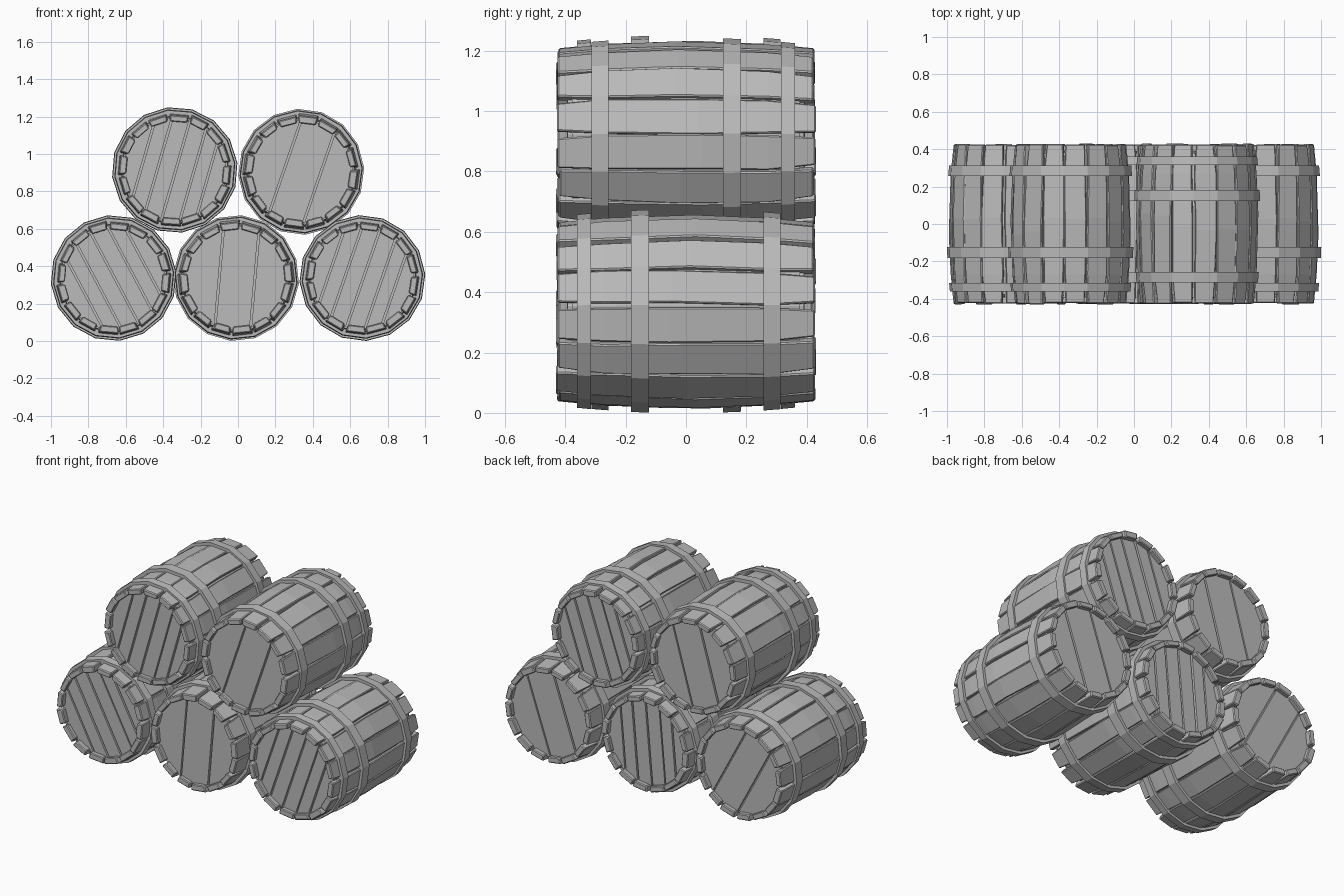
import bpy, bmesh, math, random
from mathutils import Matrix, Vector

if "Cube" in bpy.data.objects:
    bpy.data.objects.remove(bpy.data.objects["Cube"])
random.seed(7)

grey = bpy.data.materials.new("plain grey")
grey.use_nodes = True
grey.diffuse_color = (0.5, 0.5, 0.5, 1)
grey.node_tree.nodes["Principled BSDF"].inputs["Base Color"].default_value = (0.5, 0.5, 0.5, 1)

SIDES = 16
STEP = math.tau / SIDES
END = 0.425


def radius(y):
    """Bulging outline of the barrel."""
    return 0.326 - 0.14 * y * y


def polar(r, angle, y):
    return Vector((r * math.cos(angle), y, r * math.sin(angle)))


def skin(bm, rings, loop=False):
    """Join rings of points with quads, then cap the ends unless looped."""
    rows = [[bm.verts.new(p) for p in ring] for ring in rings]
    pairs = list(zip(rows, rows[1:])) + ([(rows[-1], rows[0])] if loop else [])
    n = len(rows[0])
    for a, b in pairs:
        for i in range(n):
            j = (i + 1) % n
            bm.faces.new((a[i], a[j], b[j], b[i]))
    if not loop:
        bm.faces.new(rows[0])
        bm.faces.new(rows[-1])


def finish(bm, name):
    bmesh.ops.recalc_face_normals(bm, faces=bm.faces)
    mesh = bpy.data.meshes.new(name)
    bm.to_mesh(mesh)
    bm.free()
    mesh.materials.append(grey)
    return mesh


def make_staves():
    bm = bmesh.new()
    for i in range(SIDES):
        mid = (i + 0.5) * STEP
        lift = random.uniform(-0.006, 0.003)
        rings = []
        for y in (-END, -0.27, random.uniform(-0.08, 0.08), 0.27, END):
            tip = abs(y) == END
            fill = random.uniform(0.76, 0.92) if tip else random.uniform(0.9, 1.0)
            half = STEP / 2 * fill
            shift = random.uniform(-0.015, 0.015)
            yy = y + (random.uniform(-0.006, 0.004) if tip else 0)
            outer, inner = radius(y) + lift, radius(y) - 0.04
            rings.append([polar(outer, mid + shift - half, yy), polar(outer, mid + shift + half, yy),
                          polar(inner, mid + shift + half, yy), polar(inner, mid + shift - half, yy)])
        skin(bm, rings)
    return finish(bm, "staves")


def make_core():
    # closed inner drum seen through the gaps
    bm = bmesh.new()
    skin(bm, [[polar(radius(y) - 0.022, i * STEP, y) for i in range(SIDES)]
              for y in (-0.378, -0.2, 0, 0.2, 0.378)])
    return finish(bm, "inner_drum")


def make_hoops():
    bm = bmesh.new()
    for y, width in ((-0.338, 0.045), (-0.153, 0.06), (0.285, 0.055)):
        rings = []
        for side in (-1, 1):
            yy = y + side * width / 2
            pair = [[polar(radius(yy) + d, i * STEP, yy) for i in range(SIDES)]
                    for d in (0.013, -0.02)]
            rings += pair if side > 0 else pair[::-1]
        skin(bm, rings, loop=True)
    return finish(bm, "hoops")


def make_head(seams, side):
    # round lid sliced into planks with narrow grooves
    bm = bmesh.new()
    edges = [-0.3] + seams + [0.3]
    gap = 0.005
    for left, right in zip(edges, edges[1:]):
        part = bmesh.new()
        jitter = random.uniform(0, 0.004)
        ends = (side * 0.37, side * (0.39 + jitter))
        skin(part, [[polar(0.277, i * STEP, y) for i in range(SIDES)] for y in ends])
        for x, sign in ((left + gap, -1), (right - gap, 1)):
            cut = bmesh.ops.bisect_plane(part, geom=part.verts[:] + part.edges[:] + part.faces[:],
                                         plane_co=(x, 0, 0), plane_no=(sign, 0, 0), clear_outer=True)
            rim = [e for e in cut["geom_cut"] if isinstance(e, bmesh.types.BMEdge)]
            if rim:
                bmesh.ops.edgeloop_fill(part, edges=rim)
        bmesh.ops.recalc_face_normals(part, faces=part.faces)
        temp = bpy.data.meshes.new("temp")
        part.to_mesh(temp)
        part.free()
        bm.from_mesh(temp)
        bpy.data.meshes.remove(temp)
    return finish(bm, "head")


parts = {
    "staves": make_staves(),
    "inner_drum": make_core(),
    "hoops": make_hoops(),
    "narrow_plank_head": make_head([-0.175, -0.09, 0.005, 0.1, 0.18], -1),
    "wide_plank_head": make_head([-0.1, 0.09], 1),
}

# barrel name, centre x, centre z, roll in degrees, turned end for end
stack = (
    ("lower_right", -0.665, 0.337, -28, False),
    ("lower_middle", -0.01, 0.337, 5, True),
    ("lower_left", 0.665, 0.337, 19, False),
    ("upper_right", -0.338, 0.915, 16, False),
    ("upper_left", 0.338, 0.905, 19, True),
)
for name, x, z, roll, turned in stack:
    place = (Matrix.Translation((x, 0, z)) @ Matrix.Rotation(math.radians(roll), 4, "Y")
             @ Matrix.Rotation(math.pi if turned else 0, 4, "Z"))
    for part, mesh in parts.items():
        obj = bpy.data.objects.new(name + "_" + part, mesh)
        bpy.context.collection.objects.link(obj)
        obj.matrix_world = place
        if part == "staves":
            bevel = obj.modifiers.new("worn edges", "BEVEL")
            bevel.width = 0.005
            bevel.segments = 1
            bevel.limit_method = "ANGLE"
            bevel.angle_limit = math.radians(40)
